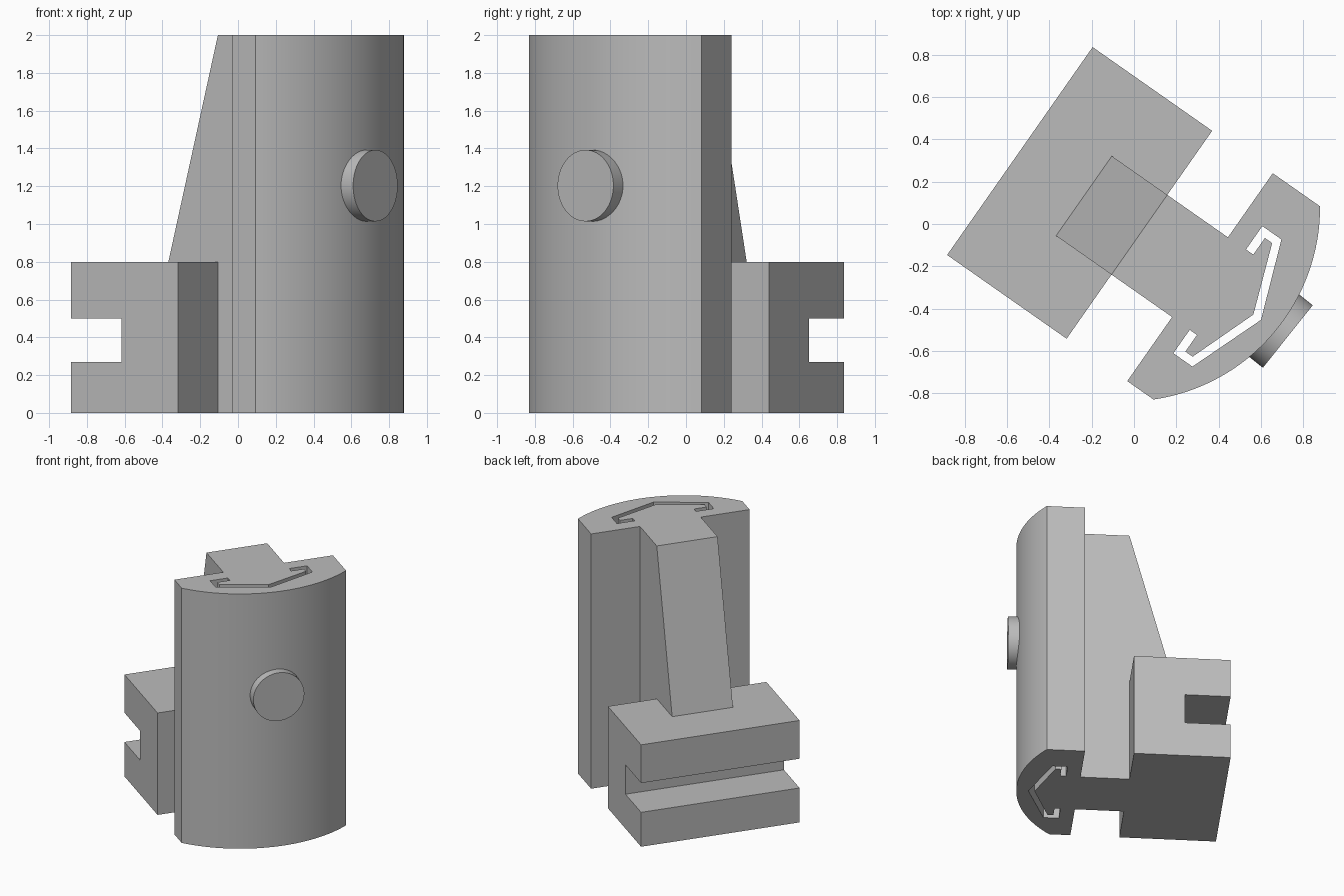
import bpy, bmesh, math
from mathutils import Matrix, Vector

if "Cube" in bpy.data.objects:
    bpy.data.objects.remove(bpy.data.objects["Cube"])

grey = bpy.data.materials.new("plain grey")
grey.use_nodes = True
grey.diffuse_color = (0.5, 0.5, 0.5, 1)
grey.node_tree.nodes["Principled BSDF"].inputs["Base Color"].default_value = (0.5, 0.5, 0.5, 1)

TURN = Matrix.Rotation(math.radians(-35), 4, 'Z')   # whole model is turned about z
MID = -0.027                                        # symmetry plane of the clamp
HALF, NECK = 0.6, 0.23                              # half widths
HEIGHT, LOW = 2.0, 0.8


def finish(name, bm):
    bmesh.ops.recalc_face_normals(bm, faces=bm.faces)
    bm.transform(TURN)
    mesh = bpy.data.meshes.new(name)
    bm.to_mesh(mesh)
    bm.free()
    mesh.materials.append(grey)
    obj = bpy.data.objects.new(name, mesh)
    bpy.context.collection.objects.link(obj)
    return obj


def prism(name, points, sweep):
    """Extrude a closed outline of 3D points along a vector."""
    bm = bmesh.new()
    face = bm.faces.new([bm.verts.new(p) for p in points])
    out = bmesh.ops.extrude_face_region(bm, geom=[face])
    moved = [g for g in out["geom"] if isinstance(g, bmesh.types.BMVert)]
    bmesh.ops.translate(bm, verts=moved, vec=Vector(sweep))
    return finish(name, bm)


def plan(name, outline, z0, z1):
    return prism(name, [(u, v, z0) for u, v in outline], (0, 0, z1 - z0))


def side(name, outline, half):
    return prism(name, [(u, MID - half, z) for u, z in outline], (0, 2 * half, 0))


def activate(obj):
    bpy.ops.object.select_all(action='DESELECT')
    obj.select_set(True)
    bpy.context.view_layer.objects.active = obj


def combine(obj, other, operation):
    activate(obj)
    mod = obj.modifiers.new("combine", 'BOOLEAN')
    mod.operation, mod.object, mod.solver = operation, other, 'EXACT'
    bpy.ops.object.modifier_apply(modifier=mod.name)
    bpy.data.objects.remove(other)


# Curved front plate: flat back, off-centre circular front
centre, radius = Vector((-0.079, 0.043)), 0.92
low, high = MID - HALF, MID + HALF
start = math.asin((low - centre.y) / radius)
end = math.asin((high - centre.y) / radius)
STEPS = 40
arc = [(centre.x + radius * math.cos(a), centre.y + radius * math.sin(a))
       for a in (start + (end - start) * i / STEPS for i in range(STEPS + 1))]
plate = plan("front_plate", [(0.4, low)] + arc + [(0.4, high)], 0, HEIGHT)

# Hooked slot running through the full height, mirrored about the middle
outer = [(0.503, 0.232), (0.503, 0.367), (0.613, 0.367), (0.752, 0)]
inner = [(0.708, 0), (0.587, 0.328), (0.545, 0.328), (0.545, 0.232)]
outline = [(u, MID + w) for u, w in outer]
outline += [(u, MID - w) for u, w in reversed(outer[:-1])]
outline += [(u, MID - w) for u, w in reversed(inner[1:])]
outline += [(u, MID + w) for u, w in inner]
cutter = plan("slot_cutter", outline, -0.1, HEIGHT + 0.1)
cutter.hide_render = True
combine(plate, cutter, 'DIFFERENCE')

# Sloped neck between plate and block
side("sloped_neck", [(0.4, 0), (0.4, HEIGHT), (0.05, HEIGHT), (-0.27, LOW),
                     (0.05, LOW), (0.05, 0)], NECK)

# Rear block with a groove across its back
side("rear_block", [(0.05, 0), (0.05, LOW), (-0.64, LOW), (-0.64, 0.5), (-0.315, 0.5),
                    (-0.315, 0.27), (-0.64, 0.27), (-0.64, 0)], HALF)

# Round button set radially on the curved face
bm = bmesh.new()
bmesh.ops.create_cone(bm, cap_ends=True, segments=64, radius1=0.189, radius2=0.189, depth=0.12)
lean = Matrix.Rotation(math.radians(-3.6), 4, 'Z')
spot = Vector((centre.x, centre.y, 1.203)) + lean @ Vector((0.922, 0, 0))
bm.transform(Matrix.Translation(spot) @ lean @ Matrix.Rotation(math.pi / 2, 4, 'Y'))
button = finish("front_button", bm)

for obj in (plate, button):
    activate(obj)
    bpy.ops.object.shade_smooth_by_angle(angle=math.radians(30))
